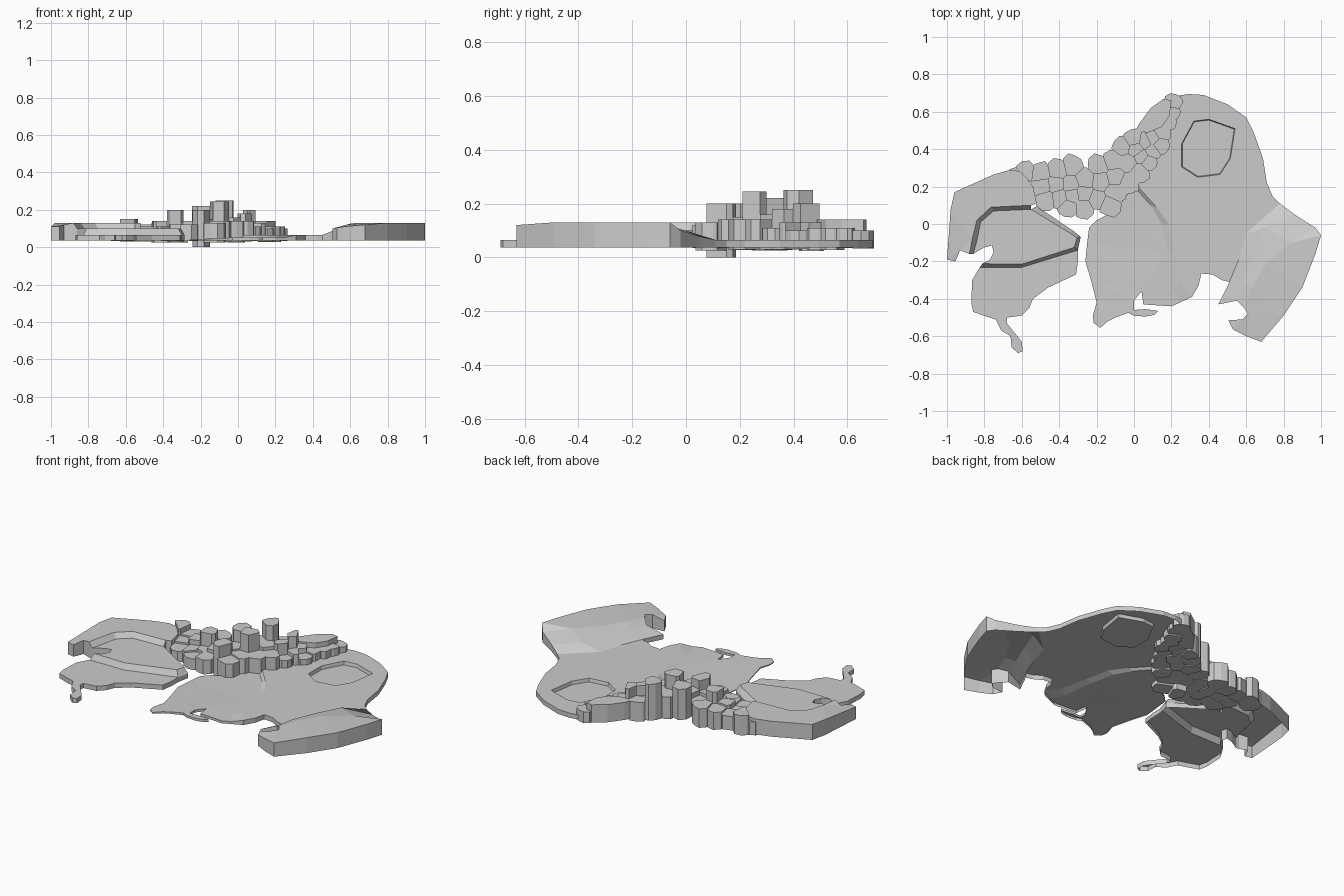
import bpy, bmesh, math, random
from mathutils import Vector

if "Cube" in bpy.data.objects:
    bpy.data.objects.remove(bpy.data.objects["Cube"])

random.seed(4)
BASE, LOW, HEX, HIGH = 0.037, 0.065, 0.10, 0.13


def at(pts, z):
    """Lift 2D points to a constant height (3D points pass through)."""
    return [p if len(p) == 3 else (p[0], p[1], z) for p in pts]


def fill(bm, *loops):
    """Fill an outline; further loops are holes."""
    tmp = bmesh.new()
    for loop in loops:
        vs = [tmp.verts.new(p) for p in loop]
        for i, v in enumerate(vs):
            tmp.edges.new((vs[i - 1], v))
    bmesh.ops.triangle_fill(tmp, edges=tmp.edges[:], use_beauty=True, normal=(0, 0, 1))
    for f in tmp.faces:
        bm.faces.new([bm.verts.new(v.co) for v in f.verts])
    tmp.free()


def strip(bm, a, b, closed=False):
    """Quads between two equally long lines."""
    n = len(a)
    for i in range(n if closed else n - 1):
        j = (i + 1) % n
        bm.faces.new([bm.verts.new(p) for p in (a[i], a[j], b[j], b[i])])


def finish(bm, name, skirt=True):
    bmesh.ops.remove_doubles(bm, verts=bm.verts[:], dist=0.0005)
    if skirt:  # drop the coast down as an open-bottomed wall
        rim = [e for e in bm.edges if e.is_boundary]
        new = bmesh.ops.extrude_edge_only(bm, edges=rim)["geom"]
        for v in new:
            if isinstance(v, bmesh.types.BMVert):
                v.co.z = BASE
    bmesh.ops.recalc_face_normals(bm, faces=bm.faces[:])
    if skirt and sum(f.normal.z * f.calc_area() for f in bm.faces) < 0:
        bmesh.ops.reverse_faces(bm, faces=bm.faces[:])
    mesh = bpy.data.meshes.new(name)
    bm.to_mesh(mesh)
    bm.free()
    ob = bpy.data.objects.new(name, mesh)
    bpy.context.collection.objects.link(ob)
    return ob


# ---- east land: plain, lake, river step, western lowland, eastern plateau
bm = bmesh.new()
river_hi = at([(.03, .19), (.12, .09), (.185, 0), (.215, -.15), (.25, -.31), (.31, -.39)], LOW)
river_lo = [(0, .2), (.09, .1), (.15, 0), (.18, -.15), (.205, -.34), (.245, -.42)]
river_lo = at(river_lo, .052)
foot = at([(.78, .11), (.60, -.05), (.56, -.19), (.51, -.31), (.45, -.43)], LOW)
plain = at([(0, .38), (0, .48), (.03, .54), (.09, .62), (.15, .66), (.20, .68), (.29, .695),
            (.37, .69), (.50, .64), (.60, .57), (.64, .49), (.69, .35), (.71, .22), (.74, .15)], LOW)
bay = at([(.47, -.30), (.42, -.27), (.36, -.265), (.345, -.33)], LOW)
lake = [(.32, .55), (.40, .56), (.54, .51), (.515, .35), (.46, .265), (.34, .25), (.255, .305), (.255, .43)]
lake_in = [(.395 + (x - .395) * .97, .41 + (y - .41) * .97, .045) for x, y in lake]
lake = at(lake, LOW)
fill(bm, plain + foot[:4] + bay + river_hi[::-1], lake)
strip(bm, lake, lake_in, closed=True)
fill(bm, lake_in)
strip(bm, river_hi, river_lo)

coast = [(.20, -.44), (.05, -.43), (.04, -.36), (0, -.41), (0, -.46), (.06, -.455), (.13, -.465),
         (.11, -.485), (.06, -.495), (0, -.49), (-.03, -.475), (-.10, -.50), (-.14, -.52), (-.18, -.555),
         (-.215, -.53), (-.22, -.49), (-.20, -.42), (-.23, -.30), (-.26, -.20), (-.25, -.10),
         (-.24, -.02), (-.20, .02), (-.10, .07), (-.05, .14)]
west = river_lo + [(x, y, .041 + min(.011, max(0, (x + .26) * .045))) for x, y in coast]
fill(bm, west)

# plateau slope and top
shoulder = [(.86, .05, .078), (.70, -.02, .105), (.64, -.17, .113), (.58, -.31, .113), (.55, -.41, .105)]
crest = [(.97, -.02, .10), (.84, -.10, .124), (.71, -.21, HIGH), (.63, -.34, HIGH), (.59, -.45, .124)]
strip(bm, foot, shoulder)
strip(bm, shoulder, crest)
fill(bm, crest + [(.61, -.48, .124), (.58, -.51, .12), (.505, -.515, .10), (.53, -.565, .105),
                  (.60, -.60, .113), (.68, -.63, .12), (.80, -.49, HIGH), (.90, -.34, HIGH),
                  (.97, -.16, HIGH), (1.0, -.06, HIGH)])
finish(bm, "east_land")

# ---- west land: high plateau, sunken terrace, low southern shelf
bm = bmesh.new()
rim_hi = at([(-.88, -.16), (-.865, -.08), (-.84, .02), (-.765, .09), (-.55, .10)], HIGH)
rim_lo = at([(-.86, -.16), (-.84, -.09), (-.82, .01), (-.75, .07), (-.55, .078)], HEX)
fill(bm, at([(-.52, .11), (-.54, .20), (-.60, .28), (-.66, .29), (-.75, .265), (-.85, .22),
             (-.96, .17), (-.98, .08)], HIGH)
     + [(-1, -.19, .11), (-.955, -.20, .11), (-.93, -.14, .12)] + rim_hi)
strip(bm, rim_hi, rim_lo)
ter_e = at([(-.55, .078), (-.34, -.05), (-.305, -.075), (-.32, -.125), (-.60, -.215), (-.81, -.212)], HEX)
low_e = at([(-.52, .095), (-.32, -.04), (-.285, -.068), (-.30, -.14), (-.60, -.232), (-.825, -.232)], LOW)
strip(bm, ter_e, low_e)
fill(bm, rim_lo + ter_e[1:] + at([(-.77, -.19), (-.75, -.15), (-.76, -.115), (-.80, -.125)], HEX))
fill(bm, low_e[3:] + at([(-.865, -.30), (-.87, -.42), (-.86, -.47), (-.79, -.495), (-.74, -.51),
                         (-.71, -.57), (-.66, -.60), (-.655, -.66), (-.62, -.69), (-.595, -.68),
                         (-.60, -.63), (-.64, -.58), (-.68, -.53), (-.68, -.50), (-.60, -.49),
                         (-.56, -.45), (-.54, -.40), (-.46, -.34), (-.31, -.27), (-.30, -.20)], LOW))
finish(bm, "west_land")


# ---- mountain range: tightly packed rock columns (cells split halfway to neighbours)
def prism(bm, pts, z0, z1):
    lo, hi = at(pts, z0), at(pts, z1)
    strip(bm, lo, hi, closed=True)
    for ring in (lo, hi):
        bm.faces.new([bm.verts.new(p) for p in ring])


def clip(poly, mid, nrm):
    out = []
    for i, p in enumerate(poly):
        q = poly[i - 1]
        dp, dq = (p - mid).dot(nrm), (q - mid).dot(nrm)
        if dp * dq < 0:
            out.append(q.lerp(p, dq / (dq - dp)))
        if dp <= 0:
            out.append(p)
    return out


rocks = [(-.58, .28, .15), (-.61, .25, .11), (-.50, .27, .12), (-.49, .20, .11), (-.47, .13, .10),
         (-.41, .29, .13), (-.42, .21, .14), (-.40, .14, .11), (-.35, .09, .10), (-.33, .31, .14),
         (-.34, .21, .20), (-.33, .15, .12), (-.27, .09, .12), (-.27, .16, .14), (-.26, .24, .12),
         (-.19, .31, .22), (-.18, .23, .15), (-.20, .13, .20), (-.13, .10, .13), (-.10, .17, .14),
         (-.10, .25, .245), (-.11, .34, .16), (-.06, .41, .25), (-.03, .33, .16), (-.03, .22, .14),
         (0, .45, .14), (.03, .28, .14), (.04, .36, .18), (.01, .40, .12), (.06, .44, .20),
         (.08, .33, .11), (.10, .39, .13), (.10, .46, .13), (.14, .42, .10), (.15, .49, .11),
         (.18, .55, .11), (.20, .60, .11), (.21, .65, .10)]
bm = bmesh.new()
for i, (x, y, top) in enumerate(rocks):
    c = Vector((x, y))
    size = .052 if x > .07 else .066
    cell = [c + Vector((math.cos(k * math.pi / 5), math.sin(k * math.pi / 5))) * size * random.uniform(.85, 1.08)
            for k in range(10)]
    for j, (u, v, _) in enumerate(rocks):
        if j != i:
            o = Vector((u, v))
            cell = clip(cell, (c + o) / 2, o - c)
    bottom = 0 if i == 17 else random.uniform(.024, .037)
    prism(bm, [tuple(p) for p in cell], bottom, top)
# broad shoulder block at the north end of the range
prism(bm, [(0, .48), (.03, .54), (.09, .62), (.16, .67), (.20, .66), (.19, .58), (.15, .52), (.08, .49)],
      .034, .14)
finish(bm, "rock_columns", skirt=False)
